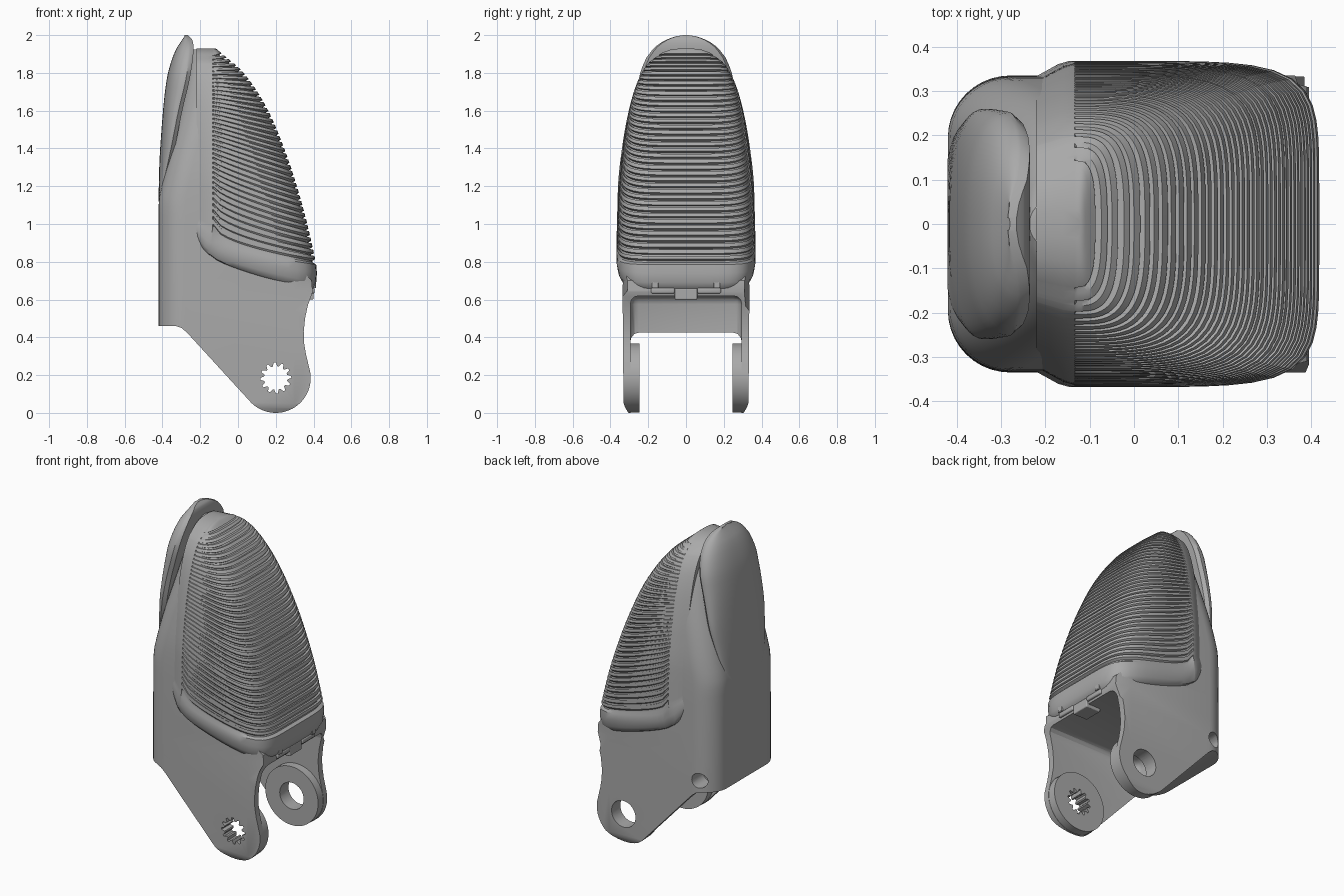
import bpy, bmesh, math
from mathutils import Matrix

if "Cube" in bpy.data.objects:
    bpy.data.objects.remove(bpy.data.objects["Cube"], do_unlink=True)

grey = bpy.data.materials.new("matte_grey")
grey.use_nodes = True
grey.diffuse_color = (0.4, 0.4, 0.4, 1)
grey.node_tree.nodes["Principled BSDF"].inputs["Base Color"].default_value = (0.4, 0.4, 0.4, 1)


def finish(name, bm):
    bmesh.ops.recalc_face_normals(bm, faces=bm.faces)
    mesh = bpy.data.meshes.new(name)
    bm.to_mesh(mesh)
    bm.free()
    mesh.materials.append(grey)
    obj = bpy.data.objects.new(name, mesh)
    bpy.context.collection.objects.link(obj)
    return obj


def activate(obj):
    bpy.ops.object.select_all(action='DESELECT')
    obj.select_set(True)
    bpy.context.view_layer.objects.active = obj


def smooth(obj, angle=30):
    activate(obj)
    bpy.ops.object.shade_smooth_by_angle(angle=math.radians(angle))


def loft(name, rings):
    """Skin closed rings of equal length and cap both ends."""
    bm = bmesh.new()
    rows = [[bm.verts.new(p) for p in ring] for ring in rings]
    n = len(rows[0])
    for a, b in zip(rows, rows[1:]):
        for i in range(n):
            j = (i + 1) % n
            bm.faces.new((a[i], a[j], b[j], b[i]))
    caps = [bm.faces.new(rows[0]), bm.faces.new(rows[-1])]
    bmesh.ops.triangulate(bm, faces=caps)
    return finish(name, bm)


def prism(name, outline, y0, y1):
    """Extrude an x-z outline along y."""
    return loft(name, [[(x, y, z) for x, z in outline] for y in (y0, y1)])


def circle(cx, cz, r, n=40):
    return [(cx + r * math.cos(math.tau * i / n), cz + r * math.sin(math.tau * i / n)) for i in range(n)]


def box(name, lo, hi, bevel):
    bm = bmesh.new()
    size = [b - a for a, b in zip(lo, hi)]
    mid = [(a + b) / 2 for a, b in zip(lo, hi)]
    bmesh.ops.create_cube(bm, size=1, matrix=Matrix.Translation(mid) @ Matrix.Diagonal((*size, 1)))
    bmesh.ops.bevel(bm, geom=bm.edges[:], offset=bevel, segments=3, profile=0.5, affect='EDGES')
    return finish(name, bm)


def boolean(obj, tool, operation='DIFFERENCE'):
    activate(obj)
    mod = obj.modifiers.new("cut", 'BOOLEAN')
    mod.operation, mod.object, mod.solver = operation, tool, 'EXACT'
    bpy.ops.object.modifier_apply(modifier=mod.name)


def table(pairs, v):
    """Smooth monotone lookup through (key, value) pairs."""
    if v <= pairs[0][0]:
        return pairs[0][1]
    slopes = [(b[1] - a[1]) / (b[0] - a[0]) for a, b in zip(pairs, pairs[1:])]
    tang = [slopes[0]] + [2 * p * q / (p + q) if p * q > 0 else 0
                          for p, q in zip(slopes, slopes[1:])] + [slopes[-1]]
    for i, (a, b) in enumerate(zip(pairs, pairs[1:])):
        if v <= b[0]:
            h = b[0] - a[0]
            s = (v - a[0]) / h
            return ((1 + 2 * s) * (1 - s) ** 2 * a[1] + s * (1 - s) ** 2 * h * tang[i]
                    + s * s * (3 - 2 * s) * b[1] + s * s * (s - 1) * h * tang[i + 1])
    return pairs[-1][1]


def half_oval(n, steps):
    """Half superellipse as (outward, sideways) unit pairs, evenly spread by angle."""
    pairs = []
    for i in range(steps + 1):
        a = math.pi * (i / steps - .5)
        c, s = max(0, math.cos(a)), math.sin(a)
        r = (c ** n + abs(s) ** n) ** (-1 / n)
        pairs.append((r * c, r * s))
    return pairs


# Shell: side outline trimmed by a rounded, tapering column
shell_width = [(0, .305), (.05, .33), (.6, .335), (1, .333), (1.2, .328), (1.4, .308),
               (1.6, .275), (1.75, .235), (1.85, .18), (1.9, .12), (1.925, .05)]
shell_back = [(1.13, -.42), (1.35, -.37), (1.6, -.305), (1.8, -.262), (1.9, -.245), (1.925, -.235)]


def column_ring(z):
    w, back = table(shell_width, z), table(shell_back, z)
    r = min(.14, w * .9)
    chamfer = .1 * w if z > .63 else 0
    front = [(.6, -w + 2.5 * chamfer, z), (.3, -w, z)]
    arc = [(back + r - r * math.sin(a), -w + r - r * math.cos(a), z)
           for a in (math.pi / 2 * i / 10 for i in range(11))]
    side = front + arc
    return side + [(x, -y, z) for x, y, z in reversed(side)]


heights = [-.02, 0, .025, .05, .3, .54, .65, .8, 1] + [1 + .05 * i for i in range(1, 18)] + [1.88, 1.9, 1.915, 1.925]
shell = loft("shell", [column_ring(z) for z in heights])
knuckle = [(.2 + .185 * math.cos(math.radians(a)), .185 + .185 * math.sin(math.radians(a)))
           for a in range(226, 371, 6)]
outline = [(-.5, 2), (-.5, .46), (-.33, .46), (-.3, .45), (-.27, .425)] + knuckle + [
    (.36, .31), (.35, .37), (.348, .43), (.355, .5), (.37, .57), (.395, .64), (.39, .7),
    (.36, .73), (.05, .83), (-.06, .92), (-.12, 1.06), (-.12, 2)]
trim = prism("trim", outline, -.6, .6)
boolean(shell, trim, 'INTERSECT')

# Hollow between the two cheeks
cavity = box("cavity", (-.27, -.295, -.5), (.9, .295, .62), .045)
boolean(shell, cavity)

# Pivot bosses, splined hole on one side and round holes on the other
bosses = [prism("pivot_boss_" + n, circle(.2, .185, .183, 48), s * .245, s * .3)
          for n, s in (("right", -1), ("left", 1))]
spline = []
for i in range(48):
    r = .082 if i % 4 < 2 else .062
    a = math.tau * i / 48
    spline.append((.2 + r * math.cos(a), .185 + r * math.sin(a)))
splined_hole = prism("splined_hole", spline, -.5, -.1)
round_hole = prism("round_hole", circle(.2, .185, .083), .1, .5)
screw_hole = prism("screw_hole", circle(-.32, .53, .046, 24), .22, .5)
for part, tool in ((shell, splined_hole), (shell, round_hole), (shell, screw_hole),
                   (bosses[0], splined_hole), (bosses[1], round_hole)):
    boolean(part, tool)
for tool in (trim, cavity, splined_hole, round_hole, screw_hole):
    bpy.data.objects.remove(tool, do_unlink=True)
for part in [shell] + bosses:
    smooth(part)

# Gripping pad: fanned ribs framed by a smooth rim and a lower lip
pad_width = [(.98, .366), (1.2, .36), (1.4, .339), (1.6, .303), (1.75, .258), (1.85, .2), (1.905, .125)]
pad_front = [(.8, .412), (1, .367), (1.2, .312), (1.4, .245), (1.6, .16), (1.8, .03), (1.915, -.1)]


def pad_ring(lx, lz, sx, sz, w, q, n=6.0, depth=0.0, lift=0.0):
    rim = [(lx - out, -f * w, lz + lift * up) for out, f, up in
           ((.09, .89, 1), (.06, .935, .55), (.03, .98, .2), (.004, 1, 0))]
    face = [(lx + u * (sx - depth - lx), v * (w - depth * .4), lz + (sz - depth * .4 - lz) * u ** q)
            for u, v in half_oval(n, 44)]
    return rim + face + [(x, -y, z) for x, y, z in reversed(rim)]


# Even spacing along the front curve
samples = [(table(pad_front, .8 + 1.115 * i / 400), .8 + 1.115 * i / 400) for i in range(401)]
lengths = [0]
for p, n in zip(samples, samples[1:]):
    lengths.append(lengths[-1] + math.dist(p, n))


def front_at(t):
    return next((p for p, d in zip(samples, lengths) if d >= t * lengths[-1]), samples[-1])


rings = [pad_ring(-.15, .835, .38, .645, .325, .7, lift=.12),
         pad_ring(-.15, .84, .4, .66, .348, .7, lift=.12),
         pad_ring(-.146, .86, .414, .69, .361, .65, lift=.11),
         pad_ring(-.141, .9, .418, .74, .368, .57, lift=.09),
         pad_ring(-.134, .955, .414, .785, .367, .47, lift=.06)]
RIBS = 38
for k in range(RIBS):
    for part, depth in ((.02, .016), (.3, .016), (.38, 0), (.95, 0)):
        t = (k + part) / RIBS
        sx, sz = front_at(t)
        lz = .975 + .93 * t ** .8
        rings.append(pad_ring(-.13, lz, sx, sz, table(pad_width, lz), min(1, .5 + 1.2 * t),
                              6 - 3 * t, depth, .05 * max(0, 1 - 5 * t)))
rings += [pad_ring(-.13, 1.922, -.11, 1.924, .085, 1, 3), pad_ring(-.13, 1.93, -.12, 1.93, .03, 1, 3)]
smooth(loft("ribbed_pad", rings), 35)

# Nail plate
nail_width = [(1.12, .15), (1.15, .18), (1.3, .23), (1.5, .26), (1.75, .252), (1.87, .215),
              (1.94, .16), (1.975, .105), (1.993, .055), (2, .015)]
nail_outer = [(1.12, -.421), (1.3, -.417), (1.5, -.405), (1.75, -.38), (1.9, -.34), (2, -.28)]
nail_edge = [(1.12, -.40), (1.35, -.345), (1.6, -.295), (1.8, -.25), (1.93, -.235), (1.97, -.24), (2, -.265)]


def nail_ring(z):
    w, outer, edge = (table(t, z) for t in (nail_width, nail_outer, nail_edge))
    seat = edge - .02
    arc = [(seat + u * (outer - seat), w * v, z) for u, v in half_oval(2.4, 32)]
    return arc + [(edge, .93 * w, z), (edge, -.93 * w, z)]


nail_heights = [1.12 + .04 * i for i in range(20)] + [1.92, 1.94, 1.96, 1.975, 1.985, 1.994, 2]
smooth(loft("nail", [nail_ring(z) for z in nail_heights]), 40)

# Hinge details under the lip
box("hinge_block", (.3, -.06, .6), (.4, .06, .66), .006)
for name, s in (("right", -1), ("left", 1)):
    ys = sorted((s * .06, s * .185))
    smooth(box("hinge_bar_" + name, (.36, ys[0], .632), (.405, ys[1], .662), .008))
    ys = sorted((s * .145, s * .18))
    box("hinge_lug_" + name, (.37, ys[0], .66), (.413, ys[1], .725), .004)
